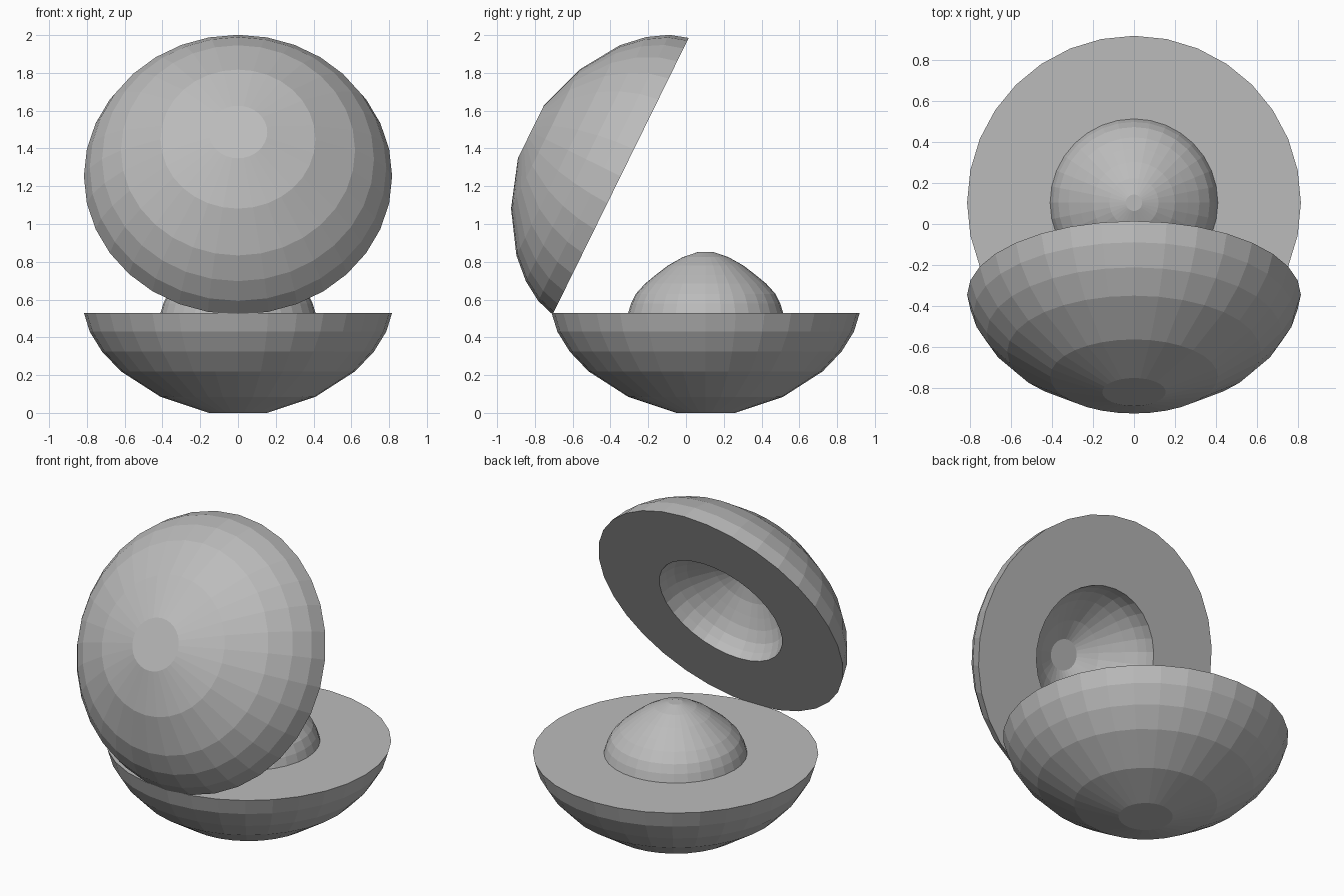
import bpy, bmesh, math
from mathutils import Matrix

cube = bpy.data.objects.get("Cube")
if cube:
    bpy.data.objects.remove(cube)

SEGMENTS = 32
CUT_Z = 0.53
TILT = math.radians(63.8)

grey = bpy.data.materials.new("plain grey")
grey.use_nodes = True
COLOUR = (0.5, 0.5, 0.5, 1)
grey.diffuse_color = COLOUR
grey.node_tree.nodes["Principled BSDF"].inputs["Base Color"].default_value = COLOUR


def lathe(name, profile, matrix):
    """Closed solid of revolution from (radius, height) rings, capped at both ends."""
    bm = bmesh.new()
    rings = []
    for r, h in profile:
        rings.append([bm.verts.new((r * math.sin(math.tau * i / SEGMENTS),
                                    r * math.cos(math.tau * i / SEGMENTS), h))
                      for i in range(SEGMENTS)])
    for a, b in zip(rings, rings[1:]):
        for i in range(SEGMENTS):
            j = (i + 1) % SEGMENTS
            bm.faces.new((a[i], a[j], b[j], b[i]))
    bm.faces.new(rings[0])
    bm.faces.new(rings[-1])
    bmesh.ops.recalc_face_normals(bm, faces=bm.faces)
    mesh = bpy.data.meshes.new(name)
    bm.to_mesh(mesh)
    bm.free()
    mesh.materials.append(grey)
    obj = bpy.data.objects.new(name, mesh)
    obj.matrix_world = matrix
    bpy.context.collection.objects.link(obj)
    return obj


# Outer shell rings, from the cut rim to the flat pole
shell = [(0.816, 0), (0.785, 0.1), (0.72, 0.205), (0.62, 0.31), (0.41, 0.445), (0.155, 0.53)]
# Stone rings, from the cut plane to the blunt tip
stone = [(0.41, 0), (0.395, 0.05), (0.37, 0.1), (0.32, 0.155), (0.265, 0.2),
         (0.2, 0.25), (0.12, 0.295), (0.04, 0.322)]
# Hollow left by the stone, with a wider flat bottom
hollow = [p for p in stone if p[0] > 0.15] + [(0.09, 0.31)]

base = Matrix.Translation((0, 0.104, CUT_Z))
flip = Matrix.Rotation(math.pi, 4, "X")
lathe("lower_half", shell, base @ flip)
lathe("stone", stone, base)

# Upper half, swung open about the front rim
lid = Matrix.Translation((0, -0.346, 1.253)) @ Matrix.Rotation(TILT, 4, "X")
lathe("upper_half", shell[::-1] + hollow, lid)
